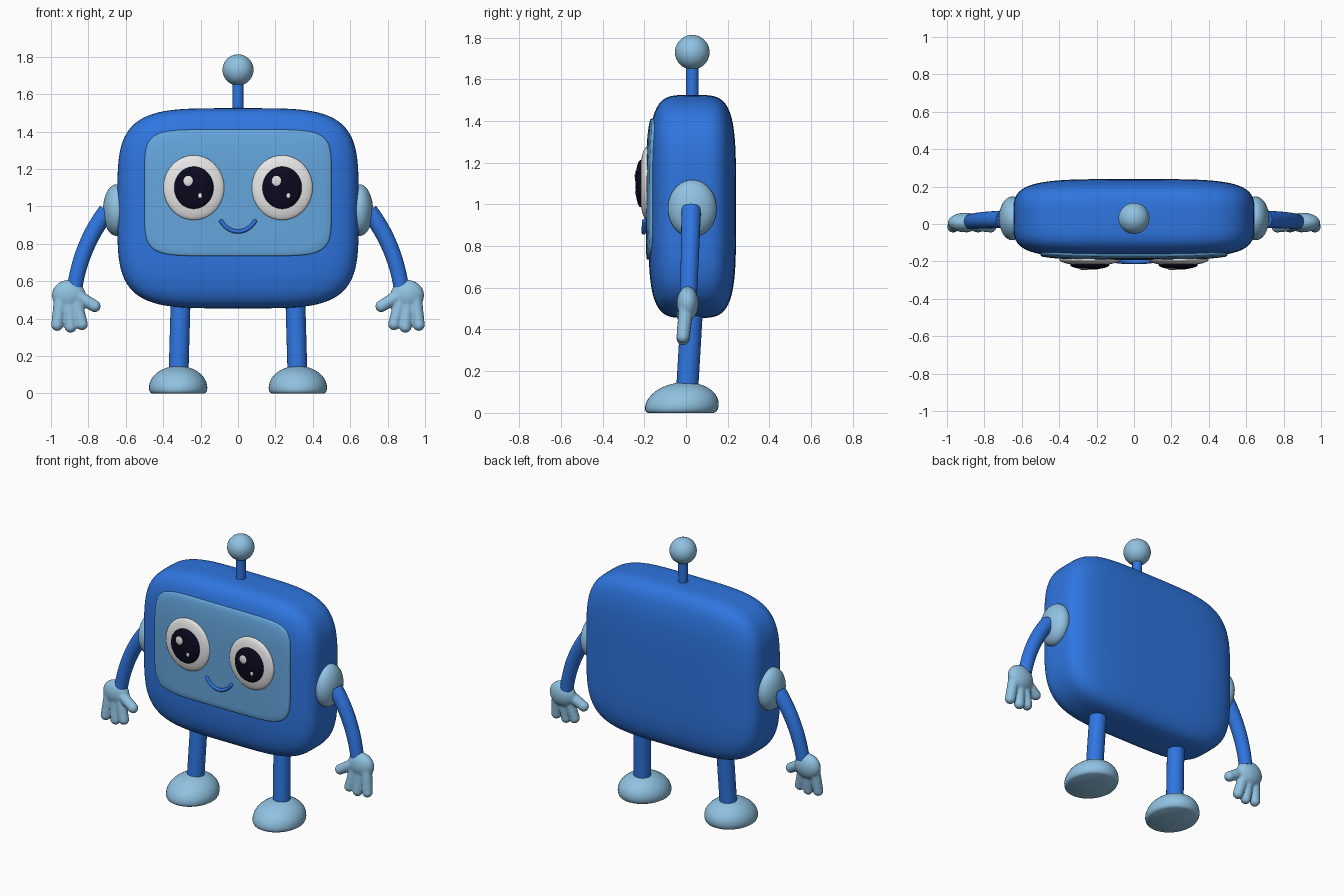
import bpy, bmesh, math
from mathutils import Vector, Matrix
from mathutils.geometry import interpolate_bezier

if "Cube" in bpy.data.objects:
    bpy.data.objects.remove(bpy.data.objects["Cube"], do_unlink=True)


def material(name, rgb):
    m = bpy.data.materials.new(name)
    m.use_nodes = True
    color = (*rgb, 1)
    m.diffuse_color = color
    bsdf = next(n for n in m.node_tree.nodes if n.type == 'BSDF_PRINCIPLED')
    bsdf.inputs["Base Color"].default_value = color
    bsdf.inputs["Roughness"].default_value = 0.5
    return m


BLUE = material("strong blue", (0.028, 0.18, 0.75))
PALE = material("pale blue", (0.28, 0.54, 0.76))
SCREEN = material("screen blue", (0.13, 0.38, 0.72))
WHITE = material("white", (0.8, 0.8, 0.8))
BLACK = material("near black", (0.003, 0.003, 0.014))


def finish(name, bm, mat):
    """Turn a bmesh into a smooth shaded object with sharp edges kept."""
    bmesh.ops.recalc_face_normals(bm, faces=bm.faces)
    mesh = bpy.data.meshes.new(name)
    bm.to_mesh(mesh)
    bm.free()
    mesh.materials.append(mat)
    mesh.shade_smooth()
    mesh.set_sharp_from_angle(angle=math.radians(40))
    obj = bpy.data.objects.new(name, mesh)
    bpy.context.collection.objects.link(obj)
    return obj


def blob(bm, center, radii):
    bmesh.ops.create_uvsphere(bm, u_segments=40, v_segments=20, radius=1,
                              matrix=Matrix.Translation(center) @ Matrix.Diagonal((*radii, 1)))


def loft(bm, rings, start_cap=True):
    """Bridge closed rings of points and cap the ends."""
    rows = [[bm.verts.new(p) for p in ring] for ring in rings]
    n = len(rows[0])
    for a, b in zip(rows, rows[1:]):
        for i in range(n):
            j = (i + 1) % n
            bm.faces.new((a[i], a[j], b[j], b[i]))
    if start_cap:
        bm.faces.new(rows[0])
    bm.faces.new(rows[-1])


def angles(n):
    return [2 * math.pi * i / n for i in range(n)]


def tube(bm, path, r0, r1, sides=24):
    """Sweep a tapering circle along a path."""
    path = [Vector(p) for p in path]
    last = len(path) - 1
    rings = []
    for i, p in enumerate(path):
        turn = (path[min(i + 1, last)] - path[max(i - 1, 0)]).to_track_quat('Z', 'Y')
        r = r0 + (r1 - r0) * i / last
        rings.append([p + turn @ Vector((r * math.cos(t), r * math.sin(t), 0))
                      for t in angles(sides)])
    loft(bm, rings)


def ellipsoid(name, center, radii, mat):
    bm = bmesh.new()
    blob(bm, center, radii)
    return finish(name, bm, mat)


def rod(name, path, r0, r1, mat):
    bm = bmesh.new()
    tube(bm, path, r0, r1)
    return finish(name, bm, mat)


# Body: a cube inflated into a soft rounded box
CENTER = Vector((0, 0.03, 0.99))
HALF = Vector((0.645, 0.21, 0.535))
POWER = 4.3
bm = bmesh.new()
bmesh.ops.create_cube(bm, size=2)
bmesh.ops.subdivide_edges(bm, edges=bm.edges[:], cuts=31, use_grid_fill=True)
for v in bm.verts:
    norm = sum(abs(c) ** POWER for c in v.co) ** (1 / POWER)
    v.co = CENTER + v.co / norm * HALF
finish("body", bm, BLUE)


def front_y(x, z):
    """Depth of the body's front surface."""
    rest = 1 - abs(x / HALF.x) ** POWER - abs((z - CENTER.z) / HALF.z) ** POWER
    return CENTER.y - HALF.y * max(rest, 0) ** (1 / POWER)


# Face screen: rounded rectangle hugging the front
def screen_ring(scale, lift):
    ring = []
    for t in angles(120):
        c, s = math.cos(t), math.sin(t)
        k = scale / (abs(c) ** 6.5 + abs(s) ** 6.5) ** (1 / 6.5)
        x, z = 0.5 * k * c, 1.073 + 0.338 * k * s
        ring.append((x, front_y(x, z) - lift, z))
    return ring


bm = bmesh.new()
edge = [(1, -0.01), (1, 0.005), (0.993, 0.01), (0.98, 0.012)]
inner = [(k / 10, 0.012) for k in range(9, 0, -1)]
loft(bm, [screen_ring(*e) for e in edge + inner], start_cap=False)
finish("face_screen", bm, SCREEN)

# Smile
smile = interpolate_bezier(Vector((-0.09, -0.2, 0.92)), Vector((-0.045, -0.204, 0.848)),
                           Vector((0.045, -0.204, 0.848)), Vector((0.09, -0.2, 0.92)), 24)
bm = bmesh.new()
tube(bm, smile, 0.011, 0.011, 12)
for end in (smile[0], smile[-1]):
    blob(bm, end, (0.011, 0.011, 0.011))
finish("smile", bm, BLUE)

# Antenna
rod("antenna_stem", [(0, 0.03, 1.48), (0, 0.03, 1.68)], 0.03, 0.03, BLUE)
ellipsoid("antenna_ball", (0, 0.03, 1.73), (0.083, 0.083, 0.083), PALE)

for side, label in ((1, "left"), (-1, "right")):
    # Eyes, with glints on the same side of both
    ex, ez = 0.236 * side, 1.1
    ellipsoid(label + "_eye_white", (ex, -0.19, ez), (0.163, 0.033, 0.173), WHITE)
    ellipsoid(label + "_pupil", (ex, -0.218, ez), (0.105, 0.025, 0.113), BLACK)
    ellipsoid(label + "_large_glint", (ex - 0.03, -0.24, ez + 0.036), (0.026, 0.006, 0.028), WHITE)
    ellipsoid(label + "_small_glint", (ex + 0.033, -0.239, ez - 0.042), (0.011, 0.005, 0.014), WHITE)

    # Shoulder disc
    ellipsoid(label + "_shoulder", (0.65 * side, 0.03, 0.98), (0.072, 0.117, 0.138), PALE)

    # Arm
    arm = interpolate_bezier(Vector((0.70 * side, 0.025, 0.975)), Vector((0.79 * side, 0.022, 0.86)),
                             Vector((0.85 * side, 0.018, 0.72)), Vector((0.873 * side, 0.012, 0.565)), 20)
    rod(label + "_arm", arm, 0.047, 0.041, BLUE)

    # Hand: palm, three fingers and a thumb fused together
    bm = bmesh.new()
    blob(bm, (0.905 * side, 0.008, 0.525), (0.09, 0.052, 0.082))
    digits = [((0.95, 0.5), (0.967, 0.366)), ((0.905, 0.5), (0.895, 0.356)),
              ((0.87, 0.5), (0.834, 0.37)), ((0.87, 0.53), (0.766, 0.466))]
    for (x0, z0), (x1, z1) in digits:
        base, tip = (x0 * side, 0.0, z0), (x1 * side, -0.014, z1)
        tube(bm, [base, tip], 0.035, 0.032, 16)
        blob(bm, tip, (0.032, 0.032, 0.032))
    hand = finish(label + "_hand", bm, PALE)
    fuse = hand.modifiers.new("fuse", 'REMESH')
    fuse.mode = 'VOXEL'
    fuse.voxel_size = 0.007
    fuse.use_smooth_shade = True
    soften = hand.modifiers.new("soften", 'SMOOTH')
    soften.factor = 0.5
    soften.iterations = 4

    # Leg
    rod(label + "_leg", [(0.318 * side, 0.005, 0.1), (0.305 * side, 0.032, 0.56)], 0.053, 0.053, BLUE)

    # Foot: flat-soled dome leaning slightly back
    profile = [(0.9, 0), (0.96, 0.006), (0.99, 0.017)]
    for i in range(13):
        a = math.pi / 2 * i / 12.2
        profile.append((math.cos(a), 0.03 + 0.117 * math.sin(a)))
    bm = bmesh.new()
    loft(bm, [[(0.32 * side + 0.156 * r * math.cos(t), -0.02 + 0.176 * r * math.sin(t) + 0.15 * (z - 0.03), z)
               for t in angles(40)] for r, z in profile])
    finish(label + "_foot", bm, PALE)
